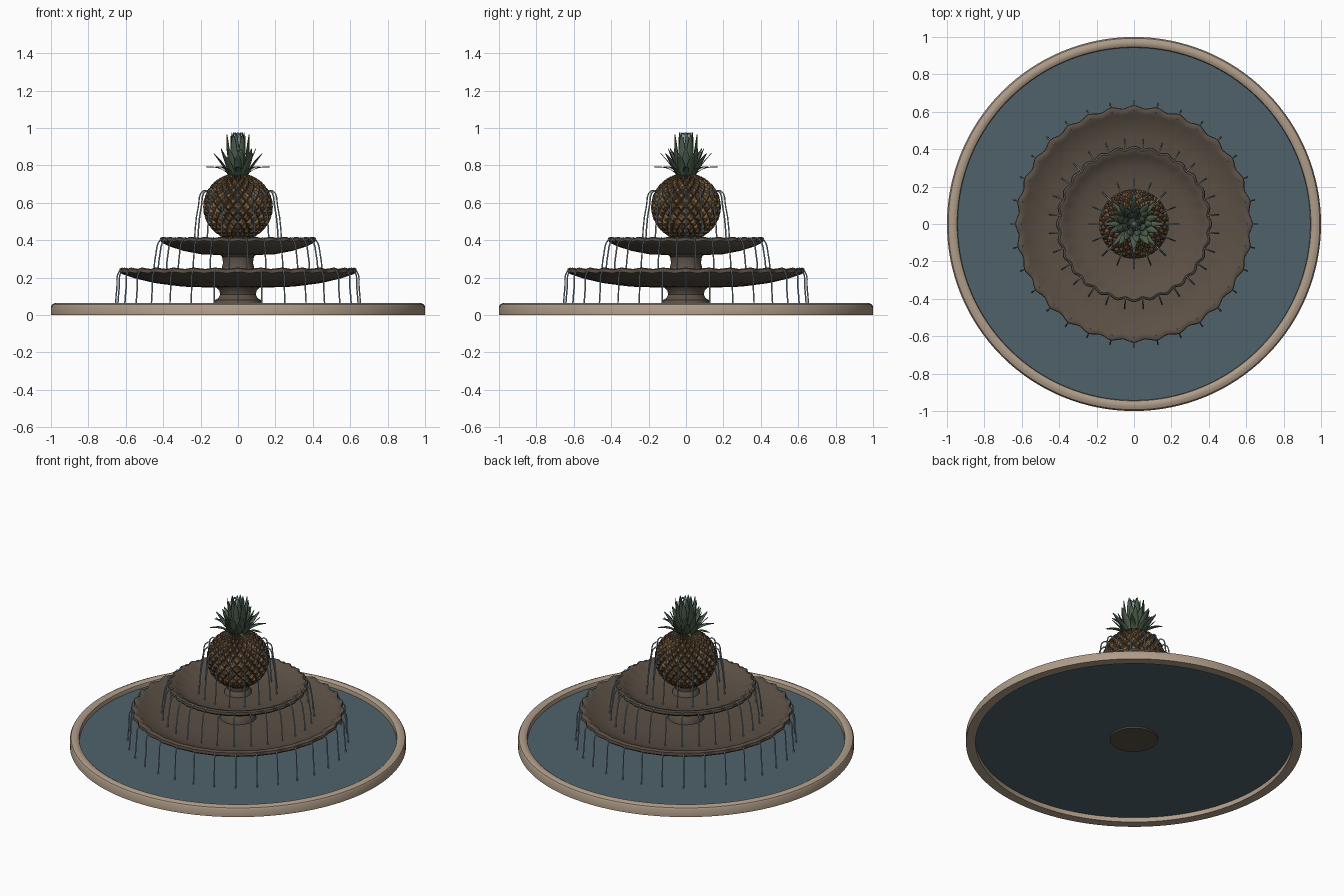
import bpy, bmesh, math, random
from math import sin, cos, pi, tau
from mathutils import Vector

if "Cube" in bpy.data.objects:
    bpy.data.objects.remove(bpy.data.objects["Cube"])

random.seed(4)


def material(name, rgb):
    m = bpy.data.materials.new(name)
    m.diffuse_color = (*rgb, 1)
    m.use_nodes = True
    m.node_tree.nodes["Principled BSDF"].inputs["Base Color"].default_value = m.diffuse_color
    return m


TAN = material("tan_stone", (0.43, 0.335, 0.25))
STONE = material("brown_stone", (0.105, 0.08, 0.06))
POOL = material("pool_water", (0.08, 0.122, 0.145))
STREAM = material("stream_water", (0.27, 0.38, 0.44))
SKIN = material("fruit_dark_brown", (0.09, 0.055, 0.028))
SCALE = material("fruit_brown", (0.17, 0.105, 0.052))
AMBER = material("fruit_amber", (0.27, 0.15, 0.06))
LEAF = material("leaf_green", (0.075, 0.115, 0.075))


def add_object(name, verts, faces, mats, smooth=True, angle=35):
    me = bpy.data.meshes.new(name)
    me.from_pydata(verts, [], faces)
    for m in mats:
        me.materials.append(m)
    ob = bpy.data.objects.new(name, me)
    bpy.context.collection.objects.link(ob)
    bm = bmesh.new()
    bm.from_mesh(me)
    bmesh.ops.remove_doubles(bm, verts=bm.verts, dist=1e-6)
    bmesh.ops.recalc_face_normals(bm, faces=bm.faces)
    bm.to_mesh(me)
    bm.free()
    if smooth:
        bpy.ops.object.select_all(action='DESELECT')
        bpy.context.view_layer.objects.active = ob
        ob.select_set(True)
        bpy.ops.object.shade_smooth_by_angle(angle=math.radians(angle))
    return ob


def lathe(name, profile, mat, seg=64, flutes=0, closed=False):
    """Spin (radius, z, flute depth) points about z; flutes ripple the radius."""
    verts, faces, n = [], [], len(profile)
    for i in range(seg):
        a = tau * i / seg
        for r, z, *amp in profile:
            w = amp[0] * cos(flutes * a) if amp else 0
            verts.append(((r + w) * cos(a), (r + w) * sin(a), z + 0.4 * w))
    for i in range(seg):
        j = (i + 1) % seg
        for k in range(n if closed else n - 1):
            l = (k + 1) % n
            faces.append((i * n + k, j * n + k, j * n + l, i * n + l))
    if not closed:
        faces.append([i * n for i in range(seg)])
        faces.append([i * n + n - 1 for i in range(seg)])
    return add_object(name, verts, faces, [mat])


def streams(name, count, path, offset=0.0, radius=0.004):
    """A ring of thin falling jets, path given as (radius, z)."""
    cu = bpy.data.curves.new(name, 'CURVE')
    cu.dimensions = '3D'
    cu.bevel_depth, cu.bevel_resolution, cu.resolution_u = radius, 1, 4
    cu.use_fill_caps = True
    for i in range(count):
        a = tau * (i + offset) / count
        sp = cu.splines.new('BEZIER')
        sp.bezier_points.add(len(path) - 1)
        for p, (r, z) in zip(sp.bezier_points, path):
            p.co = (r * cos(a), r * sin(a), z)
            p.handle_left_type = p.handle_right_type = 'AUTO'
    cu.materials.append(STREAM)
    ob = bpy.data.objects.new(name, cu)
    bpy.context.collection.objects.link(ob)
    bpy.ops.object.select_all(action='DESELECT')
    bpy.context.view_layer.objects.active = ob
    ob.select_set(True)
    bpy.ops.object.convert(target='MESH')


# Pool
lathe("pool_rim", [(0.943, 0), (1.0, 0), (1.0, 0.045), (0.993, 0.057), (0.975, 0.065),
                   (0.958, 0.064), (0.946, 0.056), (0.943, 0.045)], TAN, 128, closed=True)
add_object("pool_water", [(0.945 * cos(tau * i / 128), 0.945 * sin(tau * i / 128), 0.03)
                          for i in range(128)], [list(range(128))], [POOL], False)

# Pedestals
lathe("lower_pedestal", [(0.143, 0.02), (0.143, 0.05), (0.125, 0.068), (0.122, 0.08), (0.105, 0.09),
                         (0.095, 0.11), (0.1, 0.13), (0.125, 0.155)], STONE)
lathe("middle_pedestal", [(0.11, 0.18), (0.105, 0.225), (0.088, 0.245), (0.08, 0.28),
                          (0.085, 0.31), (0.11, 0.335)], STONE)
lathe("fruit_pedestal", [(0.085, 0.34), (0.08, 0.365), (0.065, 0.385), (0.07, 0.43)], STONE)

# Scalloped bowls
lathe("lower_bowl", [(0.09, 0.145), (0.3, 0.152, 0.001), (0.45, 0.172, 0.003), (0.56, 0.198, 0.005),
                     (0.615, 0.217, 0.007), (0.627, 0.228, 0.008), (0.625, 0.245, 0.008),
                     (0.612, 0.25, 0.008), (0.592, 0.246, 0.007), (0.575, 0.232, 0.006),
                     (0.47, 0.207, 0.003), (0.3, 0.193), (0.07, 0.19)], STONE, 256, 32)
lathe("upper_bowl", [(0.08, 0.32), (0.2, 0.325, 0.001), (0.3, 0.345, 0.003), (0.37, 0.368, 0.005),
                     (0.402, 0.385, 0.006), (0.411, 0.395, 0.007), (0.409, 0.41, 0.007),
                     (0.398, 0.415, 0.007), (0.38, 0.411, 0.006), (0.365, 0.397, 0.005),
                     (0.3, 0.37, 0.002), (0.2, 0.358), (0.06, 0.355)], STONE, 224, 28)

# Pineapple body
CZ, RX, RZ = 0.578, 0.174, 0.168


def fruit(lat, a, k=1.0):
    return Vector((RX * k * cos(lat) * cos(a), RX * k * cos(lat) * sin(a), CZ + RZ * k * sin(lat)))


lathe("fruit_body", [(RX * cos(t), CZ + RZ * sin(t))
                     for t in [(-80 + 10 * i) * pi / 180 for i in range(17)]], SKIN, 48)

# Diamond scales, each a raised pyramid with a blunt tip
verts, faces, tones = [], [], []
ROWS, N = 15, 22
for row in range(ROWS):
    lat = math.radians(-70 + 140 * row / (ROWS - 1))
    dl, da = math.radians(9.6), tau / N / 2 * 0.96
    for i in range(N):
        a = tau * (i + 0.5 * (row % 2)) / N
        b = len(verts)
        for s, k in ((1, 0.995), (0.42, 1.075)):
            for u, v in ((-1, 0), (0, 1), (1, 0), (0, -1)):
                verts.append(fruit(lat + u * dl * s, a + v * da * s, k))
        faces += [(b + j, b + (j + 1) % 4, b + 4 + (j + 1) % 4, b + 4 + j) for j in range(4)]
        faces.append((b + 4, b + 5, b + 6, b + 7))
        amber = random.random() < 0.3
        tones += [1 if amber else 0] * 4 + [2 if amber else 1]
sc = add_object("fruit_scales", verts, faces, [SKIN, SCALE, AMBER], False)
for p, t in zip(sc.data.polygons, tones):
    p.material_index = t

# Leaf crown: rings of folded, pointed blades bending outwards
verts, faces = [], []


def leaf_ring(count, offset, base, mid, tip, width):
    for i in range(count):
        a = tau * (i + offset) / count
        out, side = Vector((cos(a), sin(a), 0)), Vector((-sin(a), cos(a), 0))
        b, steps = len(verts), 7
        for s in range(steps):
            t = s / (steps - 1)
            r, z = [(1 - t) ** 2 * base[c] + 2 * t * (1 - t) * mid[c] + t * t * tip[c] for c in (0, 1)]
            w = width * (0.65 + 0.9 * t) * (1 - t ** 2.2) + 0.001
            p = out * r + Vector((0, 0, z))
            fold = out * 0.25 * w + Vector((0, 0, 0.15 * w))
            verts.extend([p - side * w - fold * -0.5, p + fold * -0.5, p + side * w + fold * 0.5])
            if s:
                q = b + 3 * s
                faces.extend([(q - 3, q - 2, q + 1, q), (q - 2, q - 1, q + 2, q + 1)])


leaf_ring(8, 0.0, (0.04, 0.735), (0.07, 0.80), (0.17, 0.793), 0.016)
leaf_ring(10, 0.5, (0.04, 0.735), (0.07, 0.80), (0.135, 0.865), 0.023)
leaf_ring(9, 0.0, (0.035, 0.74), (0.065, 0.83), (0.095, 0.89), 0.023)
leaf_ring(8, 0.5, (0.03, 0.75), (0.055, 0.87), (0.062, 0.965), 0.022)
leaf_ring(6, 0.2, (0.02, 0.76), (0.035, 0.88), (0.035, 0.975), 0.02)
crown = add_object("leaf_crown", verts, faces, [LEAF])
mod = crown.modifiers.new("thickness", 'SOLIDIFY')
mod.thickness = 0.003
lathe("crown_core", [(0.05, 0.725), (0.045, 0.75), (0.03, 0.80), (0.02, 0.86)], LEAF, 16)

# Water jets
lathe("top_spout", [(0.012, 0.85), (0.014, 0.95), (0.012, 0.968), (0.005, 0.975)], STREAM, 12)
streams("top_jets", 8, [(0.006, 0.95), (0.02, 0.972), (0.034, 0.95)], radius=0.003)
streams("fruit_streams", 16, [(0.16, 0.655), (0.183, 0.665), (0.212, 0.58), (0.237, 0.36)])
streams("upper_streams", 28, [(0.395, 0.413), (0.418, 0.402), (0.443, 0.32), (0.455, 0.205)], 0.5)
streams("lower_streams", 32, [(0.605, 0.25), (0.634, 0.235), (0.648, 0.14), (0.657, 0.03)])
